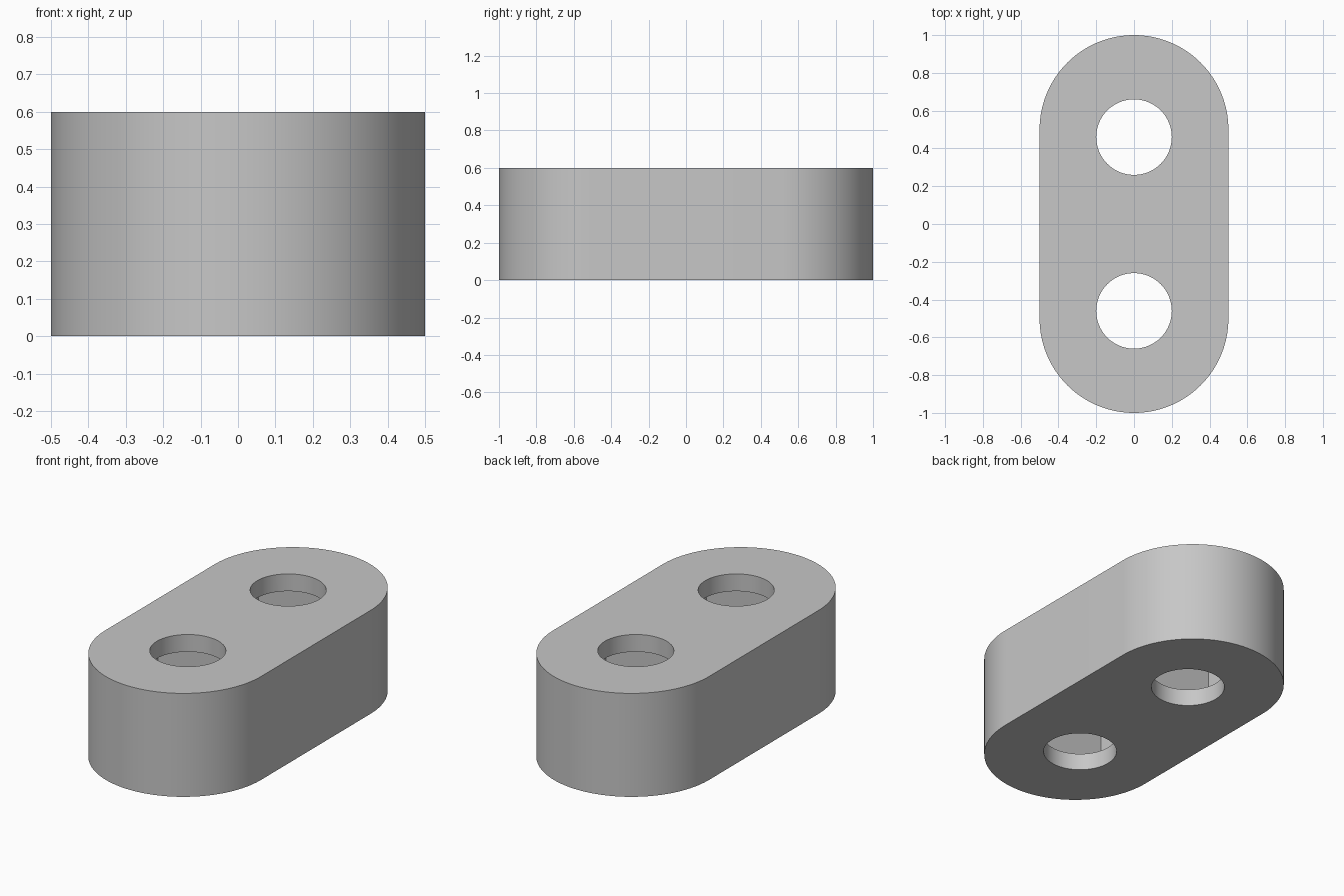
import bpy
import bmesh
import math

cube = bpy.data.objects.get("Cube")
if cube:
    bpy.data.objects.remove(cube, do_unlink=True)

HEIGHT = 0.6
END_Y = 0.5       # centre of each rounded end
HOLE_Y = 0.46     # centre of each hole and chamber
SEGMENTS = 64

grey = bpy.data.materials.new("light grey")
grey.use_nodes = True
colour = (0.57, 0.57, 0.57, 1)
grey.diffuse_color = colour
grey.node_tree.nodes["Principled BSDF"].inputs["Base Color"].default_value = colour


def select_only(obj):
    bpy.ops.object.select_all(action="DESELECT")
    obj.select_set(True)
    bpy.context.view_layer.objects.active = obj


def cut(target, cutter):
    """Subtract the cutter from the target and discard the cutter."""
    cutter.hide_render = True
    mod = target.modifiers.new("cut", "BOOLEAN")
    mod.operation = "DIFFERENCE"
    mod.solver = "EXACT"
    mod.object = cutter
    select_only(target)
    bpy.ops.object.modifier_apply(modifier=mod.name)
    bpy.data.objects.remove(cutter, do_unlink=True)


# Body: rounded-end outline extruded upwards
outline = []
for side in (1, -1):
    for i in range(SEGMENTS + 1):
        a = math.pi * i / SEGMENTS
        outline.append((side * 0.5 * math.cos(a),
                        side * (END_Y + 0.5 * math.sin(a)), 0))
bm = bmesh.new()
base = bm.faces.new([bm.verts.new(p) for p in outline])
top = bmesh.ops.extrude_face_region(bm, geom=[base])
bmesh.ops.translate(bm, vec=(0, 0, HEIGHT),
                    verts=[v for v in top["geom"] if isinstance(v, bmesh.types.BMVert)])
bmesh.ops.recalc_face_normals(bm, faces=bm.faces)
mesh = bpy.data.meshes.new("link_body")
bm.to_mesh(mesh)
bm.free()
body = bpy.data.objects.new("link_body", mesh)
bpy.context.collection.objects.link(body)
body.data.materials.append(grey)

# Each end: a square-cornered inner chamber opened by a round through hole
for side in (1, -1):
    bpy.ops.mesh.primitive_cube_add(size=1, location=(0, side * HOLE_Y, HEIGHT / 2))
    chamber = bpy.context.object
    chamber.name = "chamber_cutter"
    chamber.scale = (0.8, 0.6, 0.4)
    cut(body, chamber)

    bpy.ops.mesh.primitive_cylinder_add(vertices=SEGMENTS, radius=0.2, depth=1,
                                        location=(0, side * HOLE_Y, HEIGHT / 2))
    hole = bpy.context.object
    hole.name = "hole_cutter"
    cut(body, hole)

# Smooth round walls, sharp rims
select_only(body)
bpy.ops.object.shade_smooth_by_angle(angle=math.radians(30))
